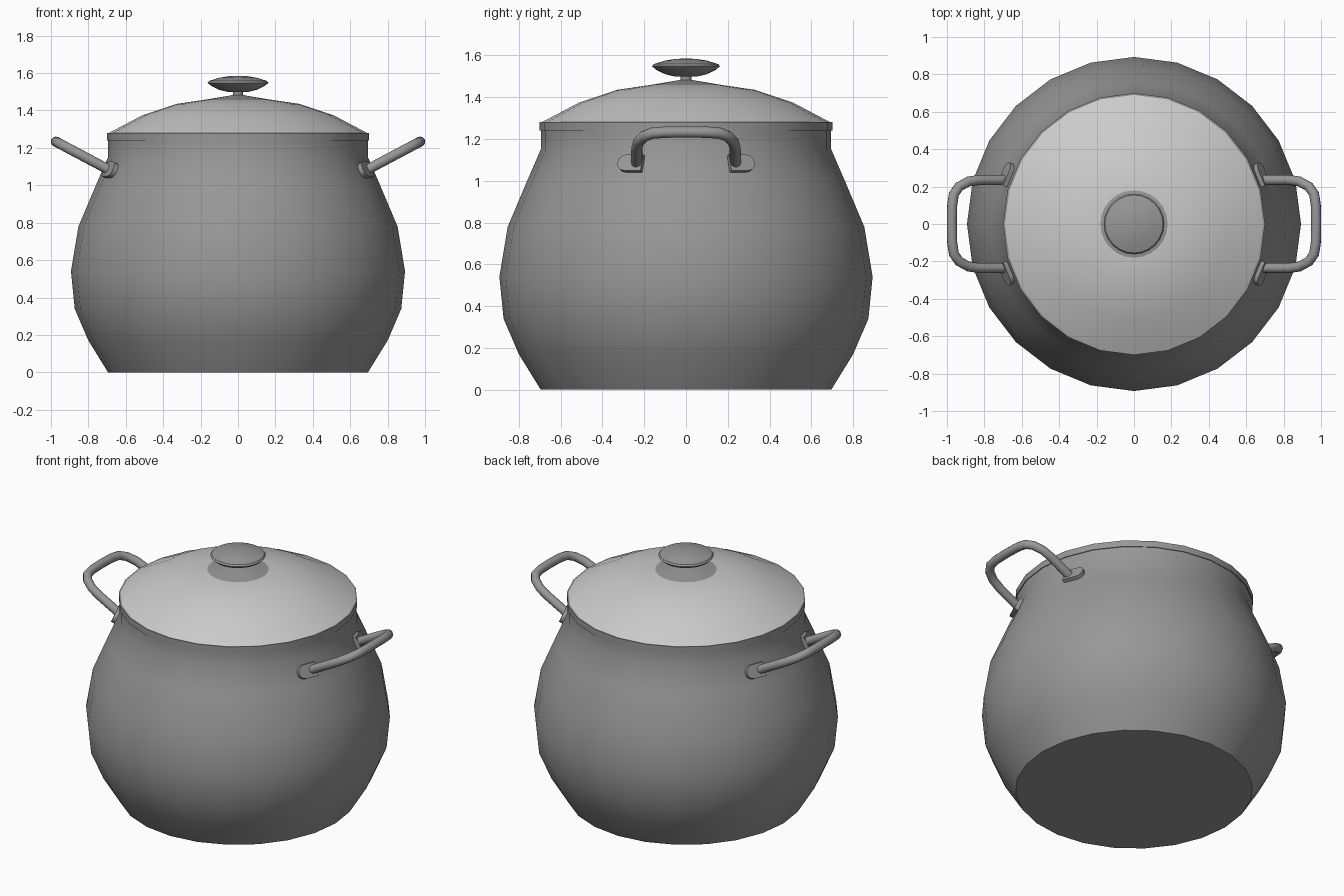
import bpy, bmesh, math
from mathutils import Vector, Matrix

cube = bpy.data.objects.get("Cube")
if cube:
    bpy.data.objects.remove(cube, do_unlink=True)


def material(name, grey):
    m = bpy.data.materials.new(name)
    m.use_nodes = True
    m.diffuse_color = (grey, grey, grey, 1)
    m.node_tree.nodes["Principled BSDF"].inputs["Base Color"].default_value = (grey, grey, grey, 1)
    return m


steel = material("steel grey", 0.31)
pale = material("pale lid grey", 0.6)


def finish(name, bm, mat, angle=35):
    bmesh.ops.recalc_face_normals(bm, faces=bm.faces)
    mesh = bpy.data.meshes.new(name)
    bm.to_mesh(mesh)
    bm.free()
    ob = bpy.data.objects.new(name, mesh)
    bpy.context.collection.objects.link(ob)
    mesh.materials.append(mat)
    bpy.ops.object.select_all(action="DESELECT")
    bpy.context.view_layer.objects.active = ob
    ob.select_set(True)
    bpy.ops.object.shade_smooth_by_angle(angle=math.radians(angle))
    return ob


def lathe(name, profile, mat, sides=24):
    """Spin a (radius, height) profile about the z axis."""
    bm = bmesh.new()
    verts = [bm.verts.new((r, 0, z)) for r, z in profile]
    edges = [bm.edges.new(pair) for pair in zip(verts, verts[1:])]
    bmesh.ops.spin(bm, geom=verts + edges, cent=(0, 0, 0), axis=(0, 0, 1),
                   angle=math.tau, steps=sides)
    bmesh.ops.remove_doubles(bm, verts=bm.verts, dist=0.0005)
    return finish(name, bm, mat)


# Hollow pot: outer wall, lip, inner wall and floor
outer = [(0.695, 0), (0.80, 0.17), (0.873, 0.34), (0.893, 0.54), (0.853, 0.78),
         (0.76, 1.0), (0.695, 1.15), (0.695, 1.24)]
inner = [(r - 0.025, max(z, 0.025)) for r, z in reversed(outer)]
lathe("pot_body", [(0, 0)] + outer + inner + [(0, 0.025)], steel)

# Lid: steel band around a pale dome
lathe("lid_rim", [(0.66, 1.24), (0.70, 1.24), (0.70, 1.28), (0.685, 1.28), (0.66, 1.24)], steel)
lathe("lid_dome", [(0.69, 1.28), (0.51, 1.375), (0.33, 1.435), (0.18, 1.457), (0, 1.46)], pale)

# Knob with its collar and stem
lathe("knob_collar", [(0.18, 1.452), (0.18, 1.457), (0.10, 1.47), (0.03, 1.482)], steel)
lathe("knob_stem", [(0.026, 1.47), (0.026, 1.51)], steel, 12)
lathe("knob", [(0, 1.498), (0.05, 1.498), (0.10, 1.51), (0.145, 1.532), (0.162, 1.548),
               (0.155, 1.558), (0.10, 1.575), (0.05, 1.583), (0, 1.585)], steel)


def handle(side, label):
    # Bent tube lying in a plane that rises outward
    half = [(0.675, 0.235), (0.83, 0.235), (0.885, 0.227), (0.935, 0.2),
            (0.963, 0.16), (0.972, 0.10), (0.974, 0)]
    flat = half + [(x, -y) for x, y in reversed(half[:-1])]
    path = [Vector((x * side, y, 1.075 + (x - 0.675) * 0.53)) for x, y in flat]
    up = Vector((-0.53 * side, 0, 1)).normalized()
    bm = bmesh.new()
    rings = []
    for i, p in enumerate(path):
        t = (path[min(i + 1, len(path) - 1)] - path[max(i - 1, 0)]).normalized()
        across = t.cross(up)
        rings.append([bm.verts.new(p + 0.027 * (across * math.cos(a) + up * math.sin(a)))
                      for a in (math.tau * k / 12 for k in range(12))])
    for a, b in zip(rings, rings[1:]):
        for k in range(12):
            bm.faces.new((a[k], a[k - 1], b[k - 1], b[k]))
    bm.faces.new(rings[0])
    bm.faces.new(rings[-1])
    finish(label + "_handle", bm, steel, 50)

    # Mounting plates lie against the wall, rounded on the outer end
    for end, where in ((1, "back"), (-1, "front")):
        out = Vector((0.89 * side, 0.37 * end, 0.42)).normalized()
        along = Vector((-0.37 * side, 0.89 * end, 0)).normalized()
        rise = out.cross(along)
        if rise.z < 0:
            rise = -rise
        centre = Vector((0.675 * side, 0.26 * end, 1.08))
        outline = [(-0.06, -0.042), (0.025, -0.042)]
        outline += [(0.025 + 0.042 * math.cos(a), 0.042 * math.sin(a))
                    for a in (math.radians(d) for d in range(-60, 61, 30))]
        outline += [(0.025, 0.042), (-0.06, 0.042)]
        bm = bmesh.new()
        face = bm.faces.new([bm.verts.new(centre + along * u + rise * v - out * 0.012)
                             for u, v in outline])
        ext = bmesh.ops.extrude_face_region(bm, geom=[face])["geom"]
        bmesh.ops.translate(bm, vec=out * 0.032,
                            verts=[g for g in ext if isinstance(g, bmesh.types.BMVert)])
        finish(f"{label}_handle_plate_{where}", bm, steel)


handle(1, "left")
handle(-1, "right")
